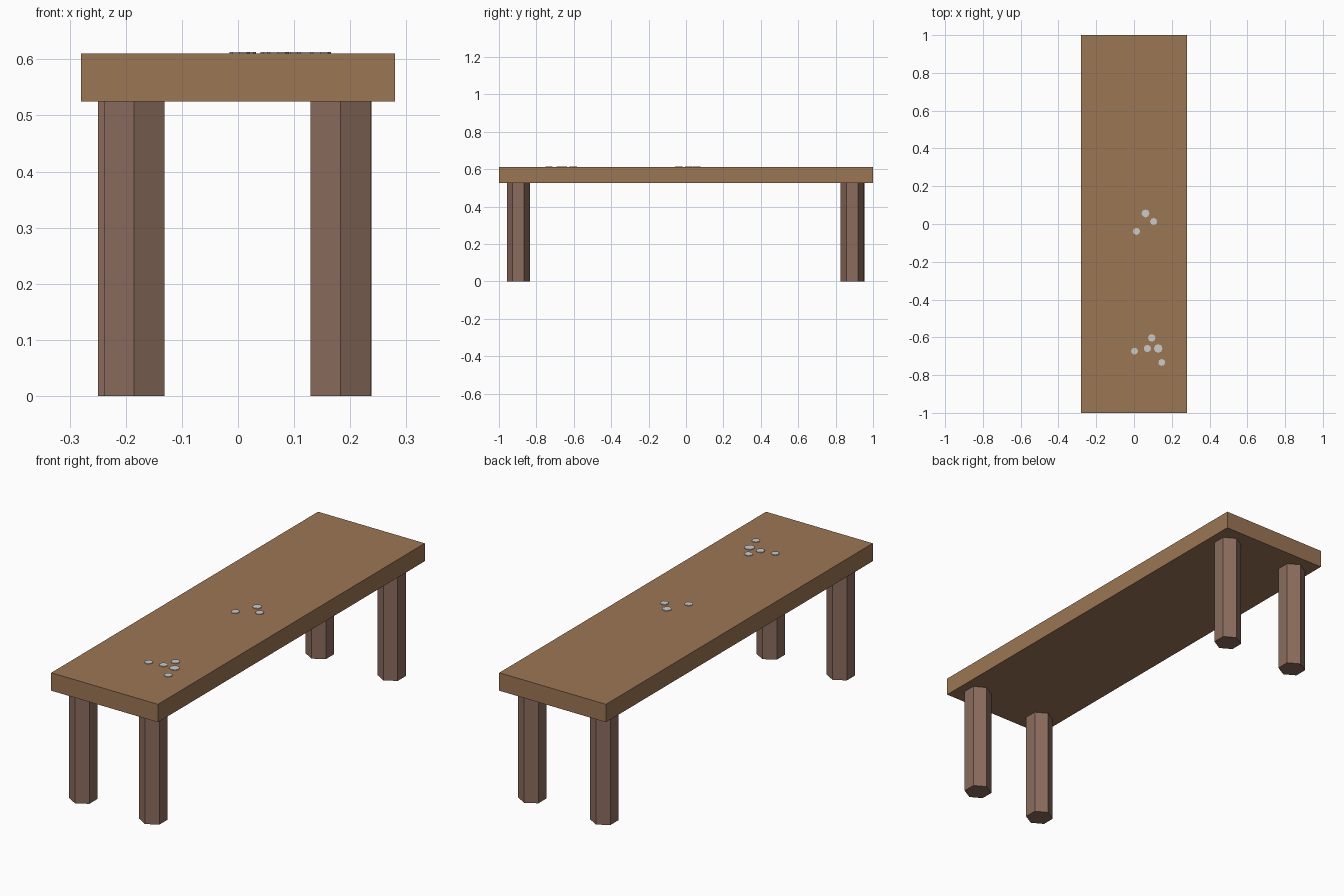
import bpy
from math import radians

if "Cube" in bpy.data.objects:
    bpy.data.objects.remove(bpy.data.objects["Cube"])


def material(name, colour):
    mat = bpy.data.materials.new(name)
    mat.diffuse_color = (*colour, 1)
    mat.use_nodes = True
    mat.node_tree.nodes["Principled BSDF"].inputs["Base Color"].default_value = mat.diffuse_color
    return mat


def prism(name, sides, radius, x, y, z0, z1, mat=None, turn=0):
    """Upright flat-faced prism standing from z0 to z1."""
    bpy.ops.mesh.primitive_cylinder_add(
        vertices=sides, radius=radius, depth=z1 - z0,
        location=(x, y, (z0 + z1) / 2), rotation=(0, 0, radians(turn)))
    obj = bpy.context.object
    obj.name = name
    if mat:
        obj.data.materials.append(mat)
    return obj


top_wood = material("top_wood", (0.33, 0.18, 0.09))
leg_wood = material("leg_wood", (0.26, 0.15, 0.11))

TOP_LOW, TOP_HIGH = 0.525, 0.61

# Table top slab
bpy.ops.mesh.primitive_cube_add(size=1, location=(0, 0, (TOP_LOW + TOP_HIGH) / 2))
slab = bpy.context.object
slab.name = "bench_top"
slab.scale = (0.56, 2.0, TOP_HIGH - TOP_LOW)
bpy.ops.object.transform_apply(location=False, rotation=False, scale=True)
slab.data.materials.append(top_wood)

# Hexagonal legs, placed slightly unevenly
legs = {
    "front_left_leg": (-0.185, -0.896),
    "front_right_leg": (0.183, -0.896),
    "back_left_leg": (-0.196, 0.893),
    "back_right_leg": (0.184, 0.889),
}
for name, (x, y) in legs.items():
    prism(name, 6, 0.062, x, y, 0, TOP_LOW, leg_wood)

# Small thin discs scattered on the top: x, y, radius
discs = [
    (0.061, 0.056, 0.021), (0.104, 0.013, 0.019), (0.013, -0.039, 0.019),
    (0.094, -0.603, 0.020), (0.003, -0.673, 0.0185), (0.071, -0.659, 0.0195),
    (0.128, -0.659, 0.023), (0.147, -0.733, 0.0185),
]
for i, (x, y, r) in enumerate(discs, 1):
    prism(f"disc_{i}", 8, r, x, y, TOP_HIGH, TOP_HIGH + 0.003)
